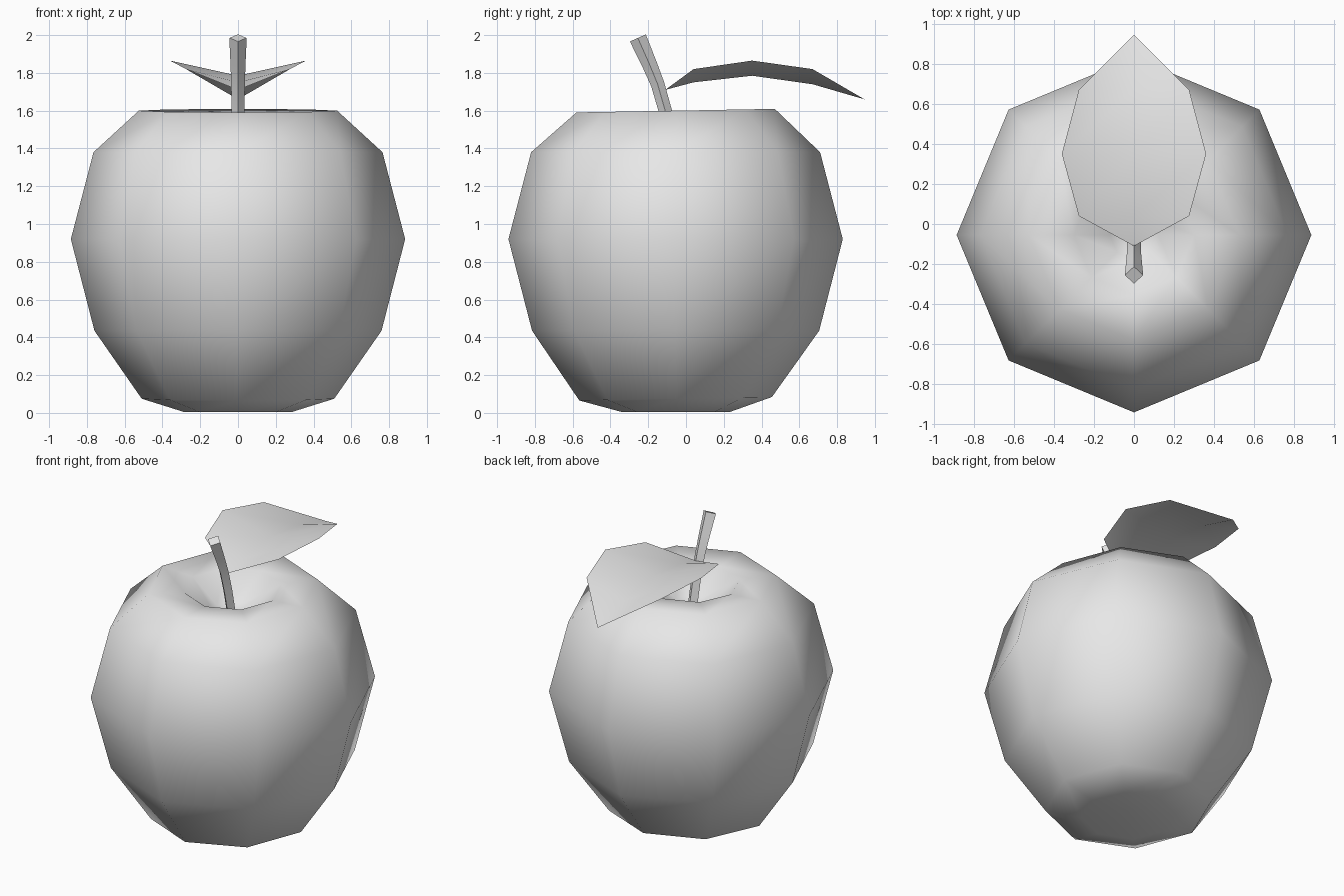
import bpy
import math
from mathutils import Vector

cube = bpy.data.objects.get("Cube")
if cube:
    bpy.data.objects.remove(cube, do_unlink=True)

grey = bpy.data.materials.new("light_grey")
grey.use_nodes = True
grey.diffuse_color = (0.8, 0.8, 0.8, 1)
grey.node_tree.nodes["Principled BSDF"].inputs["Base Color"].default_value = (0.8, 0.8, 0.8, 1)


def add_part(name, verts, faces):
    mesh = bpy.data.meshes.new(name)
    mesh.from_pydata(verts, [], faces)
    mesh.materials.append(grey)
    mesh.shade_smooth()
    obj = bpy.data.objects.new(name, mesh)
    bpy.context.collection.objects.link(obj)
    return obj


def bridge(a, b, n):
    """Quads between two rings that start at vertex a and b."""
    return [(a + i, a + (i + 1) % n, b + (i + 1) % n, b + i) for i in range(n)]


# Fruit body: eight-sided lathe with a dimple at both ends
SIDES = 8
CENTRE_Y = -0.055
profile = [(0.29, 0.006), (0.51, 0.075), (0.76, 0.435), (0.885, 0.92),
           (0.765, 1.38), (0.525, 1.6), (0.3, 1.585), (0.12, 1.44)]
verts, faces = [], []
for r, z in profile:
    tilt = 0.018 if r < 0.6 and z > 0.01 else 0
    for i in range(SIDES):
        a = math.tau * i / SIDES
        y = r * math.sin(a)
        verts.append((r * math.cos(a), CENTRE_Y + y, z + tilt * y))
for k in range(len(profile) - 1):
    faces += bridge(k * SIDES, (k + 1) * SIDES, SIDES)
bottom, top = len(verts), len(verts) + 1
verts += [(0, CENTRE_Y, 0.04), (0, CENTRE_Y, 1.4)]
last = (len(profile) - 1) * SIDES
for i in range(SIDES):
    j = (i + 1) % SIDES
    faces += [(bottom, j, i), (top, last + i, last + j)]
add_part("fruit_body", verts, faces)

# Stem: four-sided tube swept along a bent path, flat cut end
path = [(-0.06, 1.38, 0.034), (-0.11, 1.6, 0.035), (-0.15, 1.74, 0.036),
        (-0.195, 1.85, 0.04), (-0.255, 1.985, 0.046)]
verts, faces = [], []
for k, (y, z, r) in enumerate(path):
    before, after = path[max(k - 1, 0)], path[min(k + 1, len(path) - 1)]
    along = Vector((0, after[0] - before[0], after[1] - before[1])).normalized()
    side = Vector((1, 0, 0))
    across = along.cross(side)
    for i in range(4):
        a = math.tau * i / 4
        verts.append(Vector((0, y, z)) + r * (side * math.cos(a) + across * math.sin(a)))
for k in range(len(path) - 1):
    faces += bridge(k * 4, k * 4 + 4, 4)
faces += [(3, 2, 1, 0), tuple(range(len(verts) - 4, len(verts)))]
stem = add_part("stem", verts, faces)
bpy.context.view_layer.objects.active = stem
stem.select_set(True)
bpy.ops.object.shade_smooth_by_angle(angle=math.radians(89))

# Leaf: folded sheet with a low midrib and raised edges
stations = [(0.04, 0.275, 1.75, 1.82), (0.35, 0.36, 1.785, 1.865), (0.67, 0.275, 1.74, 1.82)]
verts = [(0, -0.11, 1.71)]
for y, half_width, rib_z, edge_z in stations:
    verts += [(-half_width, y, edge_z), (0, y, rib_z), (half_width, y, edge_z)]
tip = len(verts)
verts.append((0, 0.945, 1.66))
faces = []
for s in range(2):
    faces.append((0, 2 + s, 1 + s))
    faces.append((tip, tip - 3 + s, tip - 2 + s))
    for k in range(len(stations) - 1):
        a = 1 + 3 * k + s
        faces.append((a, a + 1, a + 4, a + 3))
add_part("leaf", verts, faces)
